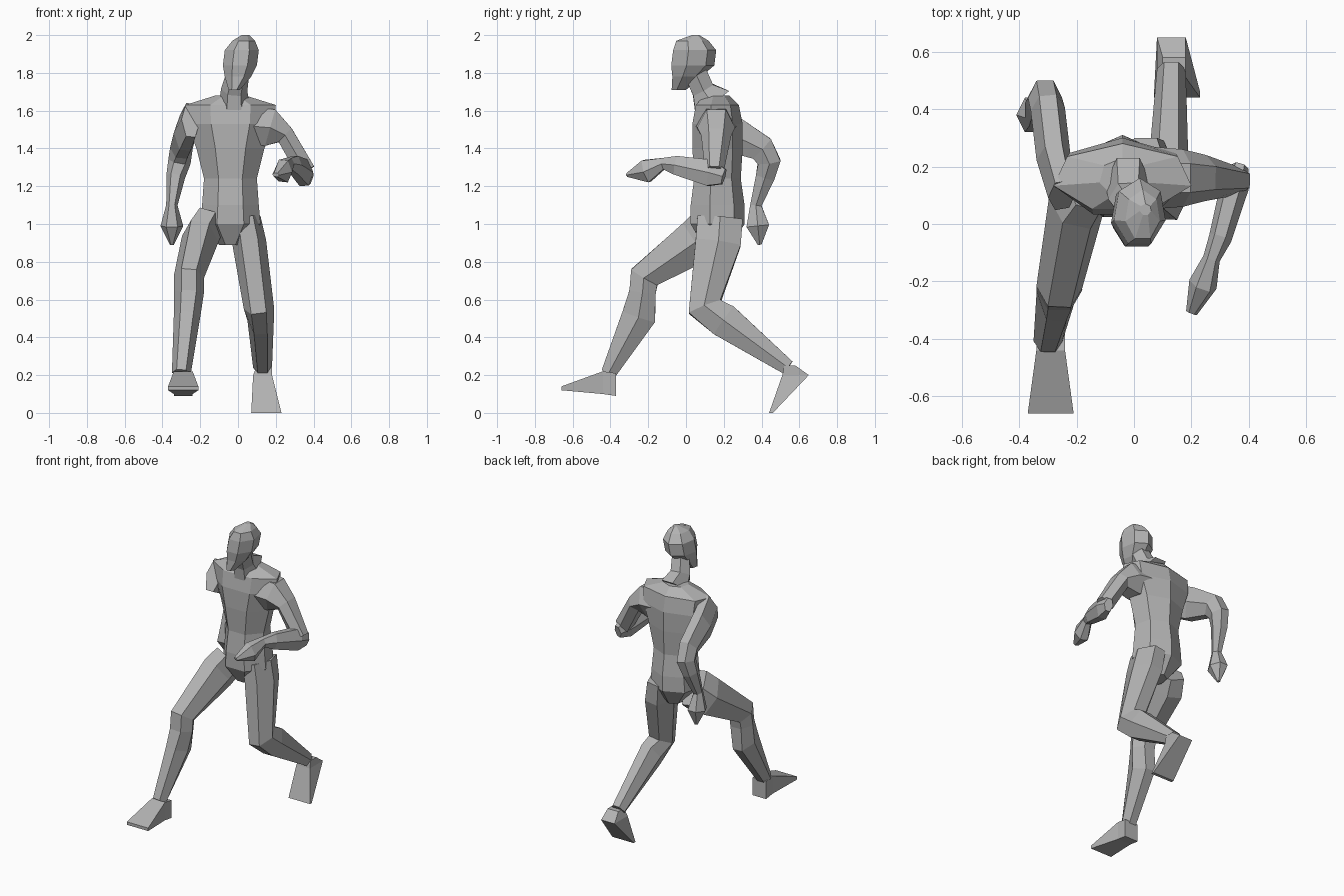
import bpy
import bmesh
import math
from mathutils import Vector

cube = bpy.data.objects.get("Cube")
if cube:
    bpy.data.objects.remove(cube, do_unlink=True)

grey = bpy.data.materials.new("plain grey")
grey.use_nodes = True
shade = (.45, .45, .45, 1)
grey.diffuse_color = shade
grey.node_tree.nodes["Principled BSDF"].inputs["Base Color"].default_value = shade

RIGHTWARD = Vector((1, 0, 0))
BACKWARD = Vector((0, 1, 0))
UPWARD = Vector((0, 0, 1))


def polygon(sides, turn=0):
    """Regular cross-section scaled to fill the unit square."""
    angles = [turn + math.tau * step / sides for step in range(sides)]
    points = [(math.cos(angle), math.sin(angle)) for angle in angles]
    widest = max(abs(across) for across, forward in points)
    deepest = max(abs(forward) for across, forward in points)
    return [(across / widest, forward / deepest) for across, forward in points]


LIMB = polygon(6)
FOOT = polygon(4, math.pi / 4)
TRUNK = polygon(7, -math.pi / 2)  # spine ridge behind, flat front


def path_direction(centres, index):
    """Average direction of the path segments that meet at a joint."""
    direction = Vector()
    if index > 0:
        direction += (centres[index] - centres[index - 1]).normalized()
    if index < len(centres) - 1:
        direction += (centres[index + 1] - centres[index]).normalized()
    return direction.normalized()


def loft(name, section, joints, side=RIGHTWARD, axis=None):
    """Skin a section along joints given as (x, y, z, half width, half depth).

    Rings lie square to the path, or square to a fixed axis when one is given."""
    bm = bmesh.new()
    centres = [Vector((x, y, z)) for x, y, z, wide, deep in joints]
    rings = []
    for index, (x, y, z, wide, deep) in enumerate(joints):
        along = axis or path_direction(centres, index)
        forward = side.cross(along).normalized()
        across = along.cross(forward)
        ring = [bm.verts.new(centres[index] + across * u * wide + forward * v * deep)
                for u, v in section]
        rings.append(ring)
    for lower, upper in zip(rings, rings[1:]):
        for i in range(len(section)):
            bm.faces.new((lower[i - 1], lower[i], upper[i], upper[i - 1]))
    bm.faces.new(rings[0])
    bm.faces.new(rings[-1])
    bmesh.ops.recalc_face_normals(bm, faces=bm.faces)
    mesh = bpy.data.meshes.new(name)
    bm.to_mesh(mesh)
    bm.free()
    mesh.materials.append(grey)
    part = bpy.data.objects.new(name, mesh)
    bpy.context.collection.objects.link(part)


# Trunk from crotch to collar, one upright column
trunk_x, trunk_y = -.04, .16
girths = [(.89, .06, .08), (1, .16, .15), (1.1, .15, .15), (1.24, .14, .13),
          (1.4, .18, .14), (1.53, .23, .14), (1.63, .24, .12), (1.68, .08, .07)]
loft("torso", TRUNK, [(trunk_x, trunk_y, *girth) for girth in girths], axis=UPWARD)

# Neck leaning forward
loft("neck", LIMB, [
    (-.02, .14, 1.64, .08, .11),
    (-.02, .09, 1.71, .07, .06),
    (0, .05, 1.8, .06, .06),
])

# Head from chin to crown
loft("head", TRUNK, [
    (-.02, -.04, 1.71, .03, .04),
    (0, 0, 1.78, .07, .08),
    (.01, .03, 1.84, .09, .12),
    (.02, .04, 1.92, .09, .12),
    (.03, .03, 1.97, .06, .09),
    (.04, .05, 2, .02, .02),
], axis=UPWARD)

# Left arm: upper part out to the side, forearm and hand forward
loft("left_upper_arm", LIMB, [
    (.05, .16, 1.52, .11, .1),
    (.17, .16, 1.51, .1, .1),
    (.25, .16, 1.47, .08, .05),
    (.36, .15, 1.28, .05, .05),
], side=BACKWARD)
loft("left_forearm", LIMB, [
    (.37, .2, 1.25, .03, .04),
    (.35, .13, 1.27, .05, .07),
    (.3, -.05, 1.31, .04, .05),
    (.27, -.12, 1.32, .03, .03),
    (.24, -.21, 1.28, .05, .06),
    (.2, -.31, 1.26, .02, .01),
])

# Right arm: upper part swung back, forearm and hand hanging
loft("right_arm", LIMB, [
    (-.25, .1, 1.55, .05, .1),
    (-.28, .23, 1.48, .06, .1),
    (-.3, .4, 1.4, .06, .07),
    (-.31, .44, 1.33, .06, .06),
    (-.33, .42, 1.25, .05, .05),
    (-.35, .37, 1.1, .03, .03),
    (-.35, .38, .99, .06, .06),
    (-.35, .39, .89, .01, .01),
])

# Right leg striding forward
loft("right_leg", LIMB, [
    (-.16, .14, .99, .09, .12),
    (-.2, .07, .92, .1, .12),
    (-.26, -.22, .72, .08, .08),
    (-.26, -.23, .64, .08, .07),
    (-.27, -.25, .51, .07, .09),
    (-.3, -.41, .21, .05, .04),
])
loft("right_foot", FOOT, [
    (-.29, -.37, .15, .05, .06),
    (-.29, -.44, .16, .05, .06),
    (-.29, -.66, .13, .08, .01),
], axis=BACKWARD)

# Left leg trailing with the knee bent and the toes on the ground
loft("left_leg", LIMB, [
    (.04, .18, 1.03, .08, .12),
    (.06, .17, .9, .09, .12),
    (.11, .1, .56, .08, .09),
    (.12, .2, .49, .07, .09),
    (.13, .54, .24, .05, .04),
])
loft("left_foot", FOOT, [
    (.14, .55, .25, .04, .03),
    (.13, .58, .2, .05, .07),
    (.15, .45, 0, .08, .01),
], axis=UPWARD)
